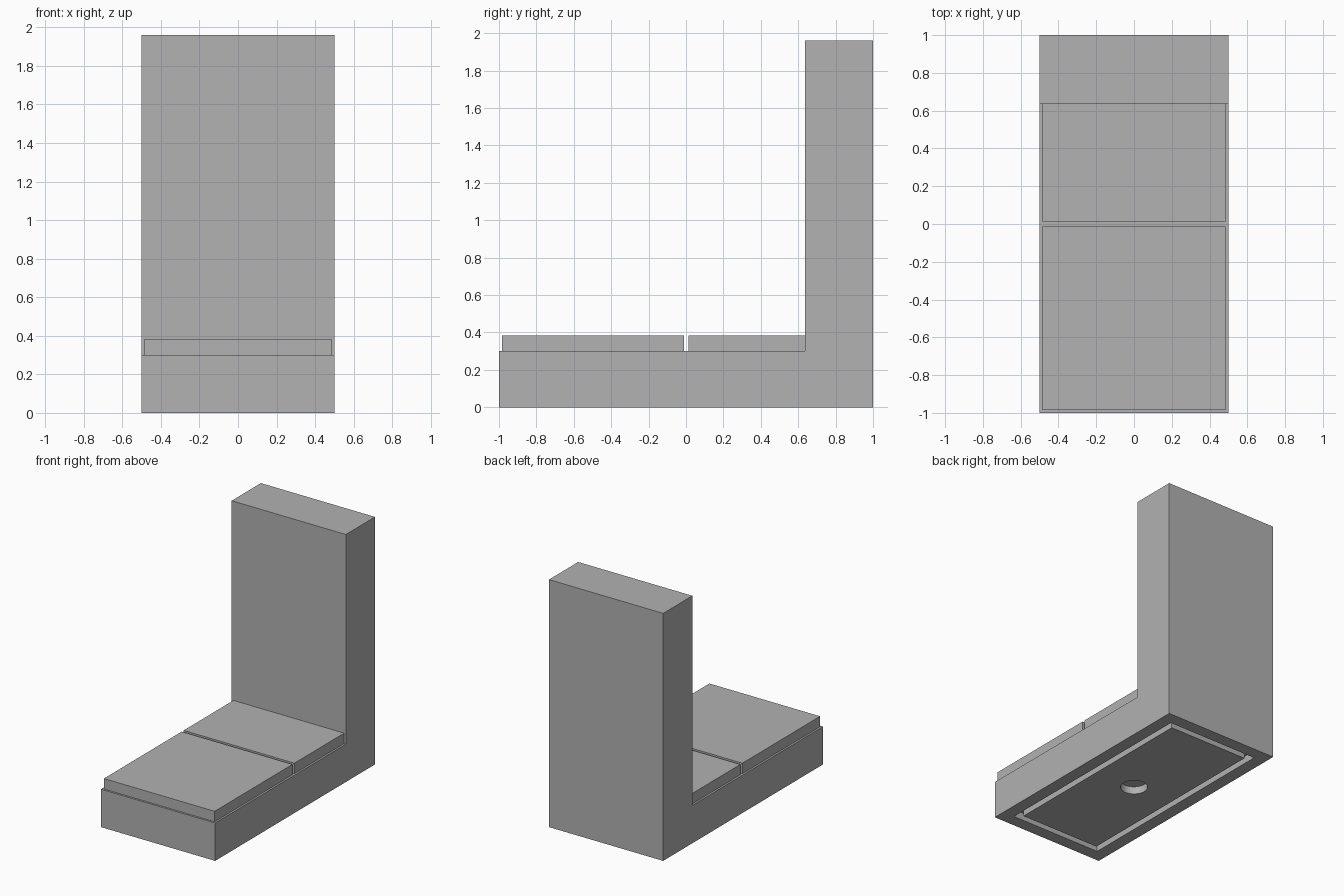
import bpy
import bmesh

cube = bpy.data.objects.get("Cube")
if cube:
    bpy.data.objects.remove(cube, do_unlink=True)

grey = bpy.data.materials.new("plain_grey")
grey.use_nodes = True
COLOUR = (0.445, 0.445, 0.445, 1.0)
grey.diffuse_color = COLOUR
grey.node_tree.nodes["Principled BSDF"].inputs["Base Color"].default_value = COLOUR


def finish(name, bm):
    bmesh.ops.recalc_face_normals(bm, faces=bm.faces[:])
    mesh = bpy.data.meshes.new(name)
    bm.to_mesh(mesh)
    bm.free()
    mesh.materials.append(grey)
    obj = bpy.data.objects.new(name, mesh)
    bpy.context.collection.objects.link(obj)
    return obj


def box(name, half_x, y0, y1, z0, z1):
    bm = bmesh.new()
    bmesh.ops.create_cube(bm, size=1)
    for v in bm.verts:
        v.co = (v.co.x * 2 * half_x, y1 if v.co.y > 0 else y0, z1 if v.co.z > 0 else z0)
    return finish(name, bm)


def cut(target, cutter):
    """Subtract the cutter for good, then discard it."""
    mod = target.modifiers.new("cut", "BOOLEAN")
    mod.operation = "DIFFERENCE"
    mod.solver = "EXACT"
    mod.object = cutter
    bpy.context.view_layer.objects.active = target
    bpy.ops.object.modifier_apply(modifier=mod.name)
    bpy.data.objects.remove(cutter, do_unlink=True)


SEAT_Z, TOP_Z, BACK_Y = 0.3, 1.96, 0.635
RECESS = 0.06

# Base and backrest: one L-shaped profile swept across the width
bm = bmesh.new()
profile = [(-1, 0), (1, 0), (1, TOP_Z), (BACK_Y, TOP_Z), (BACK_Y, SEAT_Z), (-1, SEAT_Z)]
side = bm.faces.new([bm.verts.new((-0.5, y, z)) for y, z in profile])
swept = bmesh.ops.extrude_face_region(bm, geom=[side])["geom"]
bmesh.ops.translate(bm, vec=(1, 0, 0), verts=[g for g in swept if isinstance(g, bmesh.types.BMVert)])
frame = finish("base_and_backrest", bm)

# Pocket in the underside
cut(frame, box("pocket_cutter", 0.4, -0.9, 0.9, -0.1, RECESS))

# Flush panel inside the pocket, leaving a groove around it and a round hole in the middle
panel = box("underside_panel", 0.35, -0.85, 0.85, 0, RECESS)
bm = bmesh.new()
bmesh.ops.create_cone(bm, cap_ends=True, segments=32, radius1=0.1, radius2=0.1, depth=0.4)
cut(panel, finish("hole_cutter", bm))

# Seat pads
box("front_seat_pad", 0.485, -0.985, -0.012, SEAT_Z, 0.383)
box("rear_seat_pad", 0.485, 0.013, BACK_Y, SEAT_Z, 0.383)
